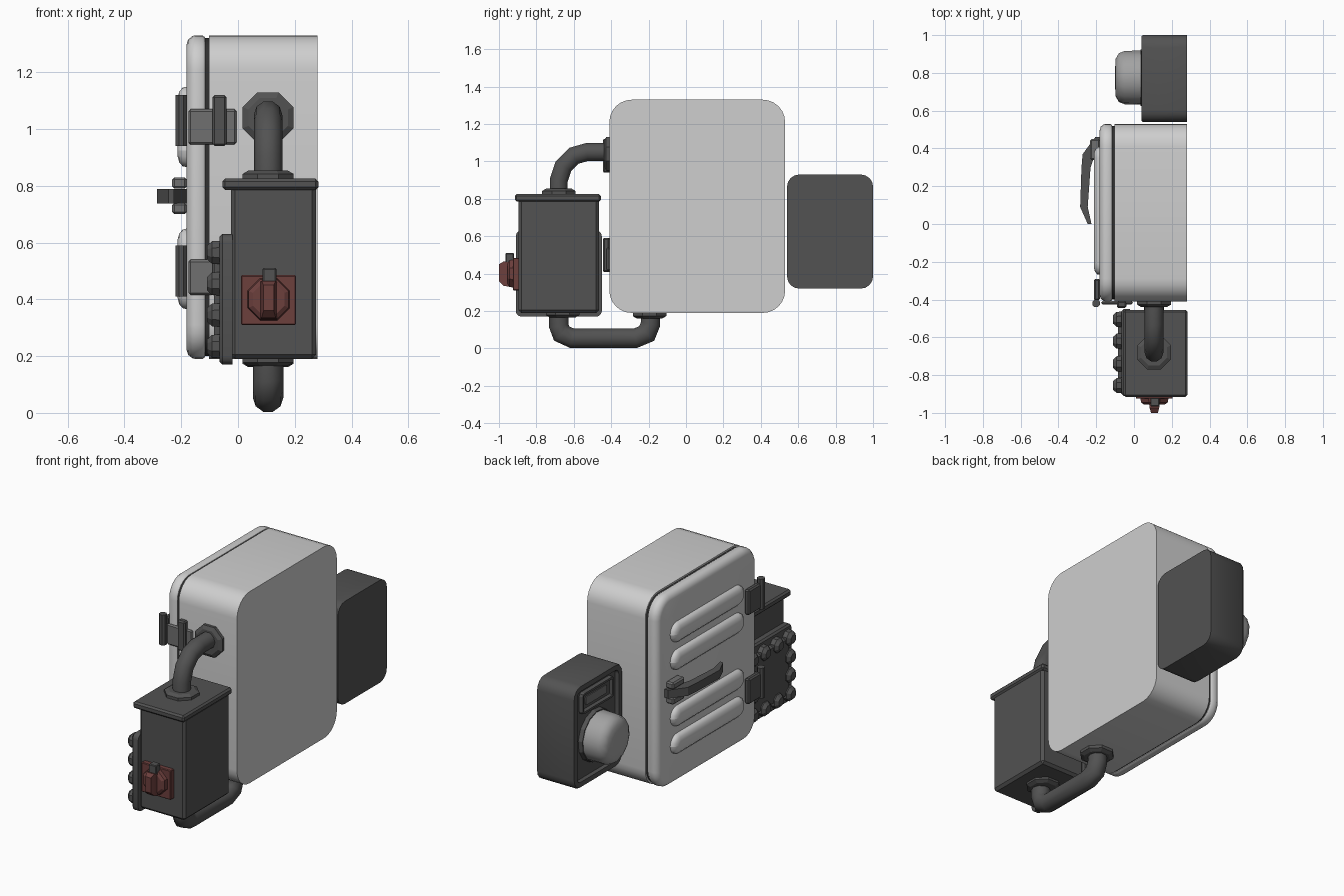
import bpy, bmesh, math
from mathutils import Vector

if "Cube" in bpy.data.objects:
    bpy.data.objects.remove(bpy.data.objects["Cube"])

def mat(name, c):
    m = bpy.data.materials.new(name)
    m.diffuse_color = (*c, 1)
    m.use_nodes = True
    m.node_tree.nodes["Principled BSDF"].inputs["Base Color"].default_value = m.diffuse_color
    return m

LIGHT = mat("light_grey_paint", (0.62, 0.62, 0.62))
DARK = mat("dark_grey_metal", (0.085, 0.085, 0.085))
SEAL = mat("black_rubber", (0.03, 0.03, 0.03))
GREY = mat("meter_grey", (0.36, 0.36, 0.36))
MID = mat("worn_grey", (0.16, 0.16, 0.16))
RED = mat("dull_red", (0.15, 0.05, 0.046))

def finish(name, bm, m, angle=40):
    bmesh.ops.recalc_face_normals(bm, faces=bm.faces)
    me = bpy.data.meshes.new(name)
    bm.to_mesh(me)
    bm.free()
    me.materials.append(m)
    ob = bpy.data.objects.new(name, me)
    bpy.context.collection.objects.link(ob)
    if angle:
        bpy.context.view_layer.objects.active = ob
        ob.select_set(True)
        bpy.ops.object.shade_smooth_by_angle(angle=math.radians(angle))
        ob.select_set(False)
    return ob

def loft(name, rings, m, angle=40):
    """Skin a list of point rings and cap both ends."""
    bm = bmesh.new()
    vs = [[bm.verts.new(p) for p in r] for r in rings]
    n = len(vs[0])
    for a, b in zip(vs, vs[1:]):
        for i in range(n):
            bm.faces.new((a[i], a[(i + 1) % n], b[(i + 1) % n], b[i]))
    bm.faces.new(vs[0])
    bm.faces.new(vs[-1])
    return finish(name, bm, m, angle)

def slab(name, y0, y1, z0, z1, r, steps, m, seg=6, angle=40):
    """Rounded rectangle in YZ, lofted along x; steps = (x, inset)."""
    rings = []
    for x, d in steps:
        rr = max(r - d, 0.004)
        ring = []
        for k, (sy, sz) in enumerate([(1, 1), (-1, 1), (-1, -1), (1, -1)]):
            cy = (y1 - d - rr) if sy > 0 else (y0 + d + rr)
            cz = (z1 - d - rr) if sz > 0 else (z0 + d + rr)
            for i in range(seg + 1):
                t = math.pi / 2 * (k + i / seg)
                ring.append((x, cy + rr * math.cos(t), cz + rr * math.sin(t)))
        rings.append(ring)
    return loft(name, rings, m, angle)

def box(name, lo, hi, m, bevel=0.008):
    bm = bmesh.new()
    bmesh.ops.create_cube(bm, size=1)
    for v in bm.verts:
        v.co = Vector([lo[i] + (hi[i] - lo[i]) * (v.co[i] + 0.5) for i in range(3)])
    if bevel:
        bmesh.ops.bevel(bm, geom=bm.edges[:], offset=bevel, segments=1, affect='EDGES')
    return finish(name, bm, m, 0)

def turned(name, centre, axis, profile, m, n=8, angle=0):
    """Solid of revolution; profile = (distance along axis, radius)."""
    a = Vector(axis)
    u = a.orthogonal().normalized()
    w = a.cross(u)
    rings = [[Vector(centre) + a * d + (u * math.cos(t) + w * math.sin(t)) * r
              for t in [2 * math.pi * (i + 0.5) / n for i in range(n)]] for d, r in profile]
    return loft(name, rings, m, angle)

def pipe(name, path, x, r, m, n=10):
    """Round tube along a path in the YZ plane."""
    P = [Vector((x, y, z)) for y, z in path]
    rings = []
    for i, p in enumerate(P):
        a = (p - P[i - 1]).normalized() if i else (P[1] - p).normalized()
        b = (P[i + 1] - p).normalized() if i < len(P) - 1 else a
        side = (a + b).normalized().cross(Vector((1, 0, 0)))
        k = 1 / max(0.5, math.cos(a.angle(b) / 2))
        rings.append([p + Vector((math.cos(t) * r, 0, 0)) + side * math.sin(t) * r * k
                      for t in [2 * math.pi * j / n for j in range(n)]])
    return loft(name, rings, m, 50)

# Main cabinet, seal and door
slab("cabinet_body", -0.41, 0.53, 0.19, 1.33, 0.12,
     [(-0.103, 0.012), (-0.103, 0), (0.28, 0)], LIGHT)
slab("door_seal", -0.40, 0.52, 0.20, 1.32, 0.11, [(-0.12, 0), (-0.10, 0)], SEAL)
slab("cabinet_door", -0.41, 0.53, 0.19, 1.33, 0.12,
     [(-0.182, 0.035), (-0.176, 0.015), (-0.16, 0.002), (-0.15, 0),
      (-0.125, 0), (-0.117, 0.006)], LIGHT)

# Louvres on the door
for i, z in enumerate((1.09, 0.925, 0.59, 0.425)):
    slab(f"louvre_{i}", -0.27, 0.41, z - 0.06, z + 0.06, 0.06,
         [(-0.213, 0.04), (-0.207, 0.018), (-0.195, 0.004), (-0.178, 0)], LIGHT, 4, 60)

# Door handle: mounting ears and bent lever
for z0 in (0.70, 0.79):
    box("handle_ear", (-0.232, 0.34, z0), (-0.18, 0.45, z0 + 0.04), MID)
lever = [(0.46, -0.205, -0.175), (0.37, -0.272, -0.205), (0.30, -0.278, -0.23),
         (0.09, -0.285, -0.245), (0.0, -0.245, -0.225)]
loft("handle_lever", [[(a, y, 0.738), (b, y, 0.738), (b, y, 0.788), (a, y, 0.788)]
                      for y, a, b in lever], DARK, 0)

# Hinges
for z in (0.41, 0.94):
    box("hinge_side_leaf", (-0.175, -0.425, z + 0.005), (-0.005, -0.408, z + 0.13), MID)
    box("hinge_door_leaf", (-0.212, -0.405, z + 0.005), (-0.18, -0.29, z + 0.155), DARK)
    turned("hinge_barrel", (-0.2, -0.42, z), (0, 0, 1), [(0, 0.022), (0.18, 0.022)], DARK)
    box("hinge_bracket", (-0.09, -0.445, z), (-0.04, -0.408, z + 0.18), DARK)

# Switch box with top lid
box("switch_box_body", (-0.025, -0.895, 0.19), (0.275, -0.465, 0.80), DARK, 0.015)
box("switch_box_lid", (-0.055, -0.915, 0.785), (0.283, -0.455, 0.825), DARK, 0.01)
# Side cover plate with raised pads and bolts
slab("side_cover", -0.91, -0.45, 0.17, 0.63, 0.03,
     [(-0.065, 0.01), (-0.055, 0), (-0.02, 0)], DARK, 3)
slab("side_cover_panel", -0.86, -0.50, 0.22, 0.58, 0.03,
     [(-0.085, 0.015), (-0.06, 0)], DARK, 3)
for y in (-0.855, -0.74, -0.62, -0.505):
    for z in (0.235, 0.345, 0.455, 0.565):
        edge = y in (-0.855, -0.505) or z in (0.235, 0.565)
        if edge:
            turned("cover_stud", (-0.06, y, z), (-1, 0, 0),
                   [(0, 0.045), (0.032, 0.043), (0.05, 0.025)], DARK)

# Rotary switch
box("switch_plate", (0.01, -0.925, 0.31), (0.205, -0.89, 0.485), RED, 0.004)
turned("switch_knob", (0.108, -0.925, 0.4), (0, -1, 0), [(0, 0.08), (0.02, 0.076), (0.03, 0.06)], RED)
grip = [(-0.94, 0.33, 0.46), (-0.975, 0.335, 0.465), (-1.0, 0.36, 0.45)]
loft("switch_grip", [[(0.108 - w, y, a), (0.108 + w, y, a), (0.108 + w, y, b), (0.108 - w, y, b)]
                     for (y, a, b), w in zip(grip, (0.03, 0.025, 0.018))], RED, 0)
box("switch_pointer", (0.087, -0.965, 0.45), (0.135, -0.92, 0.51), DARK, 0.004)

# Conduit pipes
PX = 0.106
pipe("upper_pipe", [(-0.68, 0.80), (-0.68, 0.90), (-0.655, 0.975), (-0.60, 1.03),
                    (-0.53, 1.05), (-0.40, 1.05)], PX, 0.05, DARK)
pipe("lower_pipe", [(-0.68, 0.22), (-0.68, 0.12), (-0.665, 0.08), (-0.61, 0.055), (-0.27, 0.055),
                    (-0.21, 0.08), (-0.19, 0.13), (-0.19, 0.20)], PX, 0.054, DARK)
# Pipe flanges
for c, ax in (((PX, -0.68, 0.82), (0, 0, 1)), ((PX, -0.405, 1.04), (0, -1, 0)),
              ((PX, -0.66, 0.2), (0, 0, -1)), ((PX, -0.195, 0.195), (0, 0, -1))):
    turned("pipe_flange", c, ax, [(0, 0.097), (0.022, 0.097), (0.034, 0.075)], DARK)

# Meter box with recessed front
slab("meter_box", 0.54, 1.0, 0.32, 0.93, 0.065,
     [(0.06, 0.045), (0.06, 0.04), (0.04, 0.035), (0.04, 0.006), (0.048, 0), (0.28, 0)], DARK, 4)
# Meter window: raised frame and display strip
slab("window_frame", 0.62, 0.92, 0.745, 0.875, 0.02,
     [(0.055, 0.022), (0.038, 0.016), (0.038, 0.004), (0.065, 0)], DARK, 2, 20)
slab("window_display", 0.67, 0.87, 0.785, 0.835, 0.01, [(0.05, 0), (0.057, 0)], MID, 2)
# Meter dome
turned("meter_collar", (0.065, 0.775, 0.575), (-1, 0, 0), [(0, 0.155), (0.03, 0.15)], DARK, 14)
turned("meter_dome", (0.06, 0.775, 0.575), (-1, 0, 0),
       [(0, 0.145), (0.11, 0.142), (0.14, 0.13), (0.157, 0.1), (0.16, 0.05)], GREY, 14, 50)
